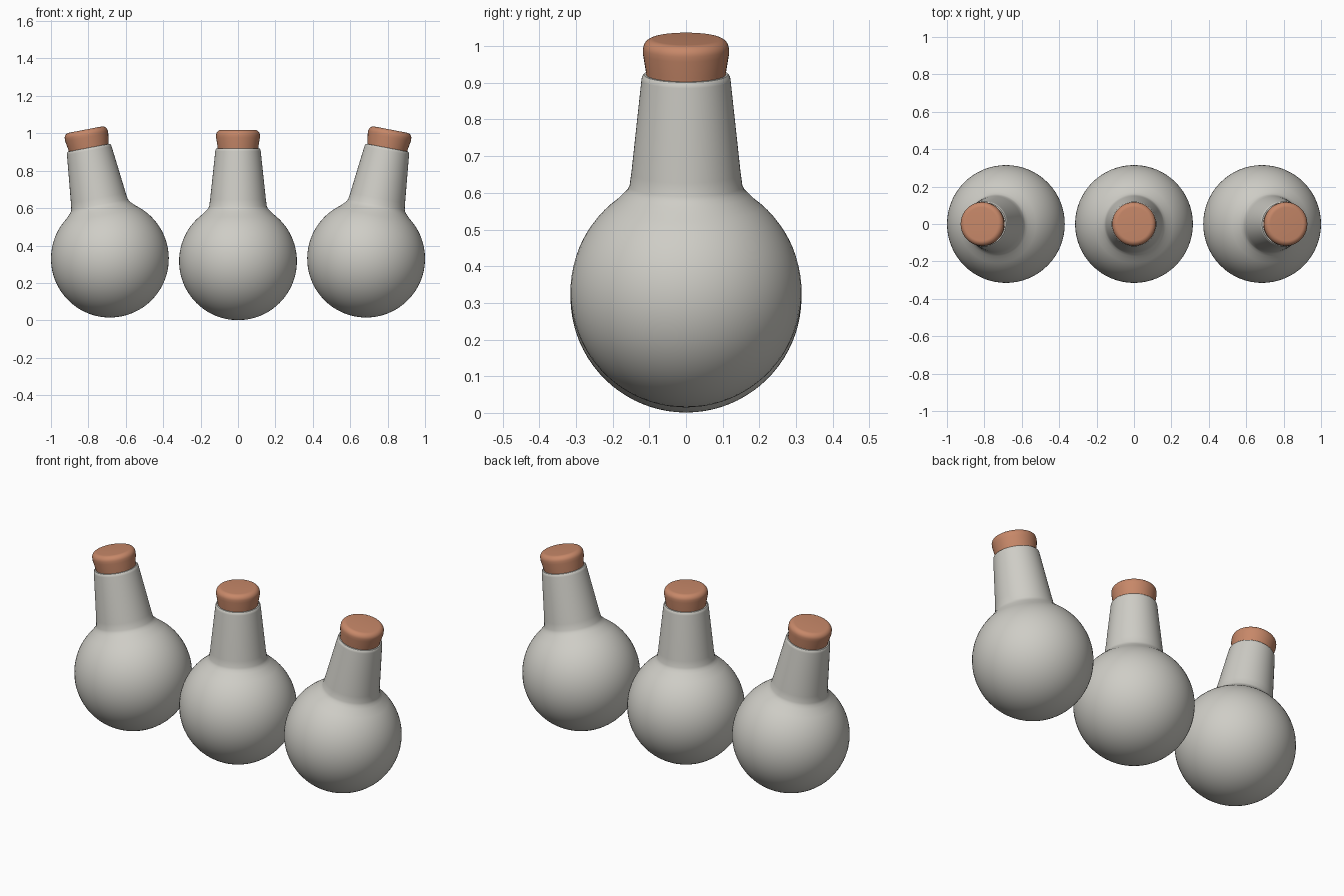
import bpy, bmesh, math

if "Cube" in bpy.data.objects:
    bpy.data.objects.remove(bpy.data.objects["Cube"])

SEG = 64
R = 0.315  # bulb radius


def material(name, rgb):
    m = bpy.data.materials.new(name)
    m.diffuse_color = (*rgb, 1)
    m.use_nodes = True
    m.node_tree.nodes["Principled BSDF"].inputs["Base Color"].default_value = m.diffuse_color
    return m


glass = material("pale grey", (0.62, 0.61, 0.565))
cork = material("cork brown", (0.57, 0.245, 0.14))


def lathe(name, profile, mat, loc, tilt):
    """Spin an (r, z) profile about z; ends with r = 0 become poles."""
    bm = bmesh.new()
    rings = []
    for r, z in profile:
        if r < 1e-5:
            rings.append([bm.verts.new((0, 0, z))] * SEG)
        else:
            rings.append([bm.verts.new((r * math.cos(2 * math.pi * i / SEG),
                                        r * math.sin(2 * math.pi * i / SEG), z))
                          for i in range(SEG)])
    for a, b in zip(rings, rings[1:]):
        for i in range(SEG):
            j = (i + 1) % SEG
            quad = list(dict.fromkeys((a[i], a[j], b[j], b[i])))
            bm.faces.new(quad)
    bmesh.ops.recalc_face_normals(bm, faces=bm.faces)
    me = bpy.data.meshes.new(name)
    bm.to_mesh(me)
    bm.free()
    me.materials.append(mat)
    ob = bpy.data.objects.new(name, me)
    bpy.context.collection.objects.link(ob)
    ob.location = loc
    ob.rotation_euler = (0, tilt, 0)
    bpy.ops.object.select_all(action='DESELECT')
    ob.select_set(True)
    bpy.context.view_layer.objects.active = ob
    bpy.ops.object.shade_smooth_by_angle(angle=math.radians(40))
    return ob


# round bulb running into a tapered neck (z measured from bulb centre)
bulb_end = math.radians(143)
flask = [(R * math.sin(bulb_end * i / 32), -R * math.cos(bulb_end * i / 32)) for i in range(33)]
flask[0] = (0, -R)
flask += [(0.172, 0.269), (0.160, 0.281), (0.154, 0.294), (0.149, 0.33),
          (0.1215, 0.588), (0.120, 0.597), (0.115, 0.603), (0.104, 0.604), (0, 0.604)]

# rounded stopper, slightly wider at the top
stopper = [(0, 0.59), (0.108, 0.59), (0.109, 0.612), (0.117, 0.660)]
stopper += [(0.089 + 0.028 * math.cos(t * math.pi / 16), 0.674 + 0.028 * math.sin(t * math.pi / 16))
            for t in range(9)]
stopper += [(0, 0.702)]

# three flasks, the outer two leaning outwards
for label, x, z, deg in (("left", -0.685, 0.33, -10.8), ("middle", 0, 0.316, 0), ("right", 0.685, 0.33, 10.8)):
    lathe(label + "_flask", flask, glass, (x, 0, z), math.radians(deg))
    lathe(label + "_stopper", stopper, cork, (x, 0, z), math.radians(deg))
